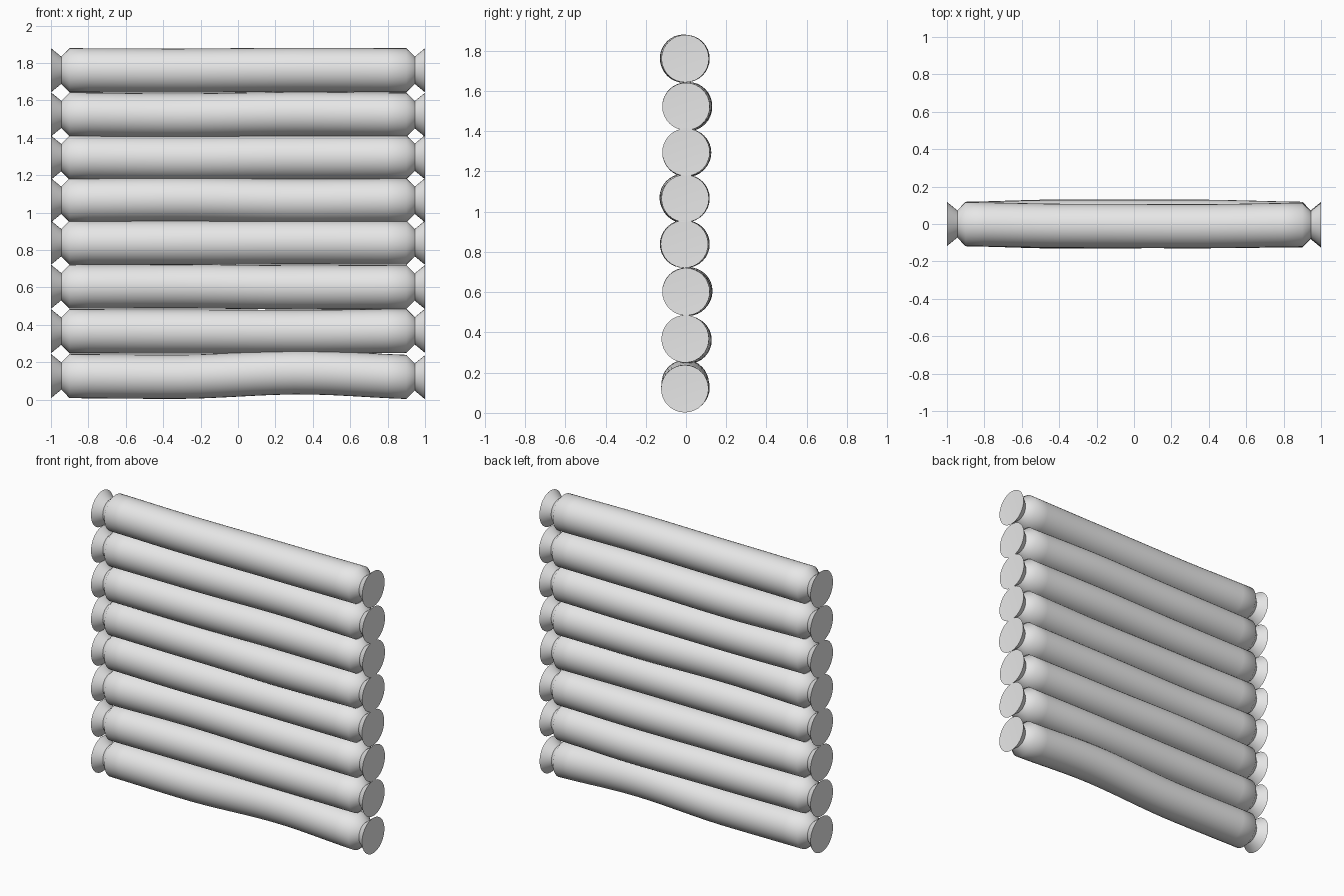
import bpy, bmesh, math

cube = bpy.data.objects.get("Cube")
if cube:
    bpy.data.objects.remove(cube, do_unlink=True)

# Single plain grey material
grey = bpy.data.materials.new("plain_grey")
grey.use_nodes = True
grey.diffuse_color = (0.8, 0.8, 0.8, 1)
grey.node_tree.nodes["Principled BSDF"].inputs["Base Color"].default_value = (0.8, 0.8, 0.8, 1)

RADIUS = 0.118
SIDES = 32
HALF = 1.0


def bend(x, knots):
    """Smooth blend through four evenly spaced offsets along the log."""
    t = min(max((x + HALF) / (2 * HALF) * 3, 0), 2.999)
    i = int(t)
    f = t - i
    f = f * f * (3 - 2 * f)
    return knots[i] * (1 - f) + knots[i + 1] * f


def end_profile():
    """Distance from the end and radius, from cap edge to full width."""
    steps = 6
    points = []
    for i in range(steps + 1):
        a = math.pi / 2 * i / steps
        points.append((0.055 * (1 - math.sin(a)), RADIUS - 0.045 * (1 - math.cos(math.pi / 2 - a))))
    return points


def make_log(name, z, y_bend, z_bend):
    bm = bmesh.new()
    profile = end_profile()
    stations = [(-HALF + d, r) for d, r in reversed(profile)]
    stations += [(-0.9 + 0.1 * i, RADIUS) for i in range(19)]
    stations += [(HALF - d, r) for d, r in profile]
    rings = []
    for x, r in sorted(stations):
        cy, cz = bend(x, y_bend), z + bend(x, z_bend)
        rings.append([bm.verts.new((x, cy + r * math.cos(2 * math.pi * k / SIDES),
                                    cz + r * math.sin(2 * math.pi * k / SIDES)))
                      for k in range(SIDES)])
    for a, b in zip(rings, rings[1:]):
        for k in range(SIDES):
            n = (k + 1) % SIDES
            bm.faces.new((a[k], a[n], b[n], b[k]))
    # Slightly dished end caps
    for ring, x in ((rings[0], -HALF + 0.004), (rings[-1], HALF - 0.004)):
        hub = bm.verts.new((x, bend(x, y_bend), z + bend(x, z_bend)))
        for k in range(SIDES):
            bm.faces.new((ring[k], ring[(k + 1) % SIDES], hub))
    bmesh.ops.recalc_face_normals(bm, faces=bm.faces)
    mesh = bpy.data.meshes.new(name)
    bm.to_mesh(mesh)
    bm.free()
    mesh.materials.append(grey)
    log = bpy.data.objects.new(name, mesh)
    bpy.context.collection.objects.link(log)
    return log


# Stacked logs, bottom to top: height, sideways bend, vertical bend
logs = [
    (0.126, (0, -.004, -.004, -.006), (0, -.004, .02, -.006)),
    (0.366, (0, .006, .01, -.004), (0, -.002, -.004, .002)),
    (0.604, (0, .014, .01, 0), (0, .002, -.004, -.002)),
    (0.839, (0, -.012, -.01, -.008), (0, 0, .002, 0)),
    (1.066, (0, -.014, -.01, -.004), (0, .004, -.004, 0)),
    (1.294, (0, .004, .008, 0), (0, -.004, 0, .002)),
    (1.525, (0, .012, .012, 0), (0, -.006, .002, -.002)),
    (1.761, (0, -.01, -.012, -.004), (0, -.002, .002, 0)),
]
for i, (z, y_bend, z_bend) in enumerate(logs):
    log = make_log("log_" + str(i + 1), z, y_bend, z_bend)
    bpy.ops.object.select_all(action='DESELECT')
    log.select_set(True)
    bpy.context.view_layer.objects.active = log
    bpy.ops.object.shade_smooth_by_angle(angle=math.radians(50))
